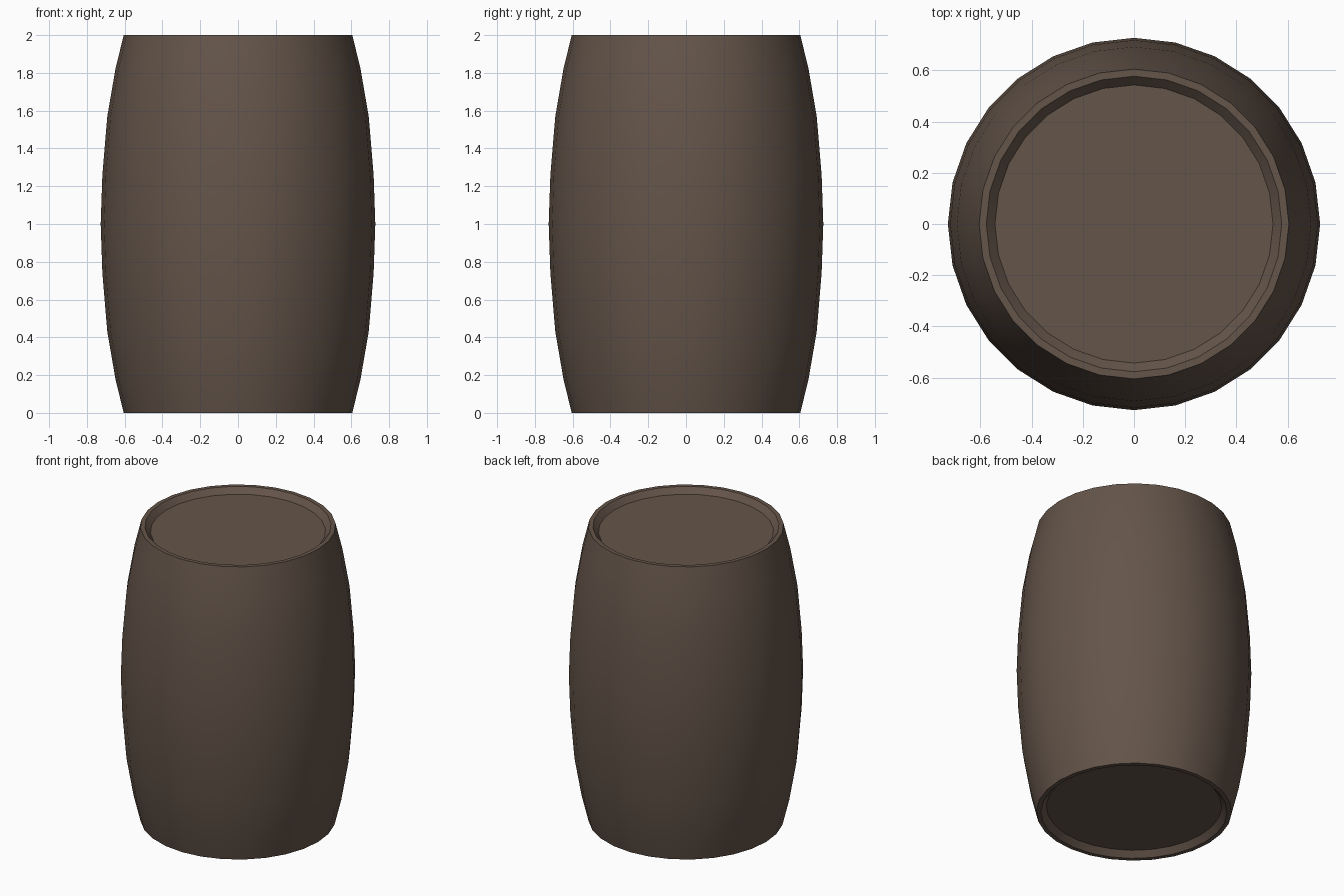
import bpy, bmesh, math

if "Cube" in bpy.data.objects:
    bpy.data.objects.remove(bpy.data.objects["Cube"])

SIDES = 28

wood = bpy.data.materials.new("dark brown wood")
wood.diffuse_color = (0.127, 0.089, 0.067, 1)
wood.use_nodes = True
wood.node_tree.nodes["Principled BSDF"].inputs["Base Color"].default_value = wood.diffuse_color

# Lower half of the barrel profile (radius, z): recessed head, rim, bulging side
lower = [(0.543, 0.038), (0.577, 0.0), (0.605, 0.0),
         (0.648, 0.175), (0.692, 0.43), (0.718, 0.74)]
profile = lower + [(0.727, 1.0)] + [(r, 2 - z) for r, z in reversed(lower)]

# Lathe the profile into rings, then cap both heads
bm = bmesh.new()
rings = []
for r, z in profile:
    rings.append([bm.verts.new((r * math.cos(math.tau * i / SIDES),
                                r * math.sin(math.tau * i / SIDES), z))
                  for i in range(SIDES)])
for a, b in zip(rings, rings[1:]):
    for i in range(SIDES):
        j = (i + 1) % SIDES
        bm.faces.new((a[i], a[j], b[j], b[i]))
bm.faces.new(rings[0][::-1])
bm.faces.new(rings[-1])
bmesh.ops.recalc_face_normals(bm, faces=bm.faces)

mesh = bpy.data.meshes.new("barrel")
bm.to_mesh(mesh)
bm.free()
mesh.materials.append(wood)
barrel = bpy.data.objects.new("barrel", mesh)
bpy.context.collection.objects.link(barrel)

# Smooth bulge, sharp rims
bpy.context.view_layer.objects.active = barrel
barrel.select_set(True)
bpy.ops.object.shade_smooth_by_angle(angle=math.radians(30))
